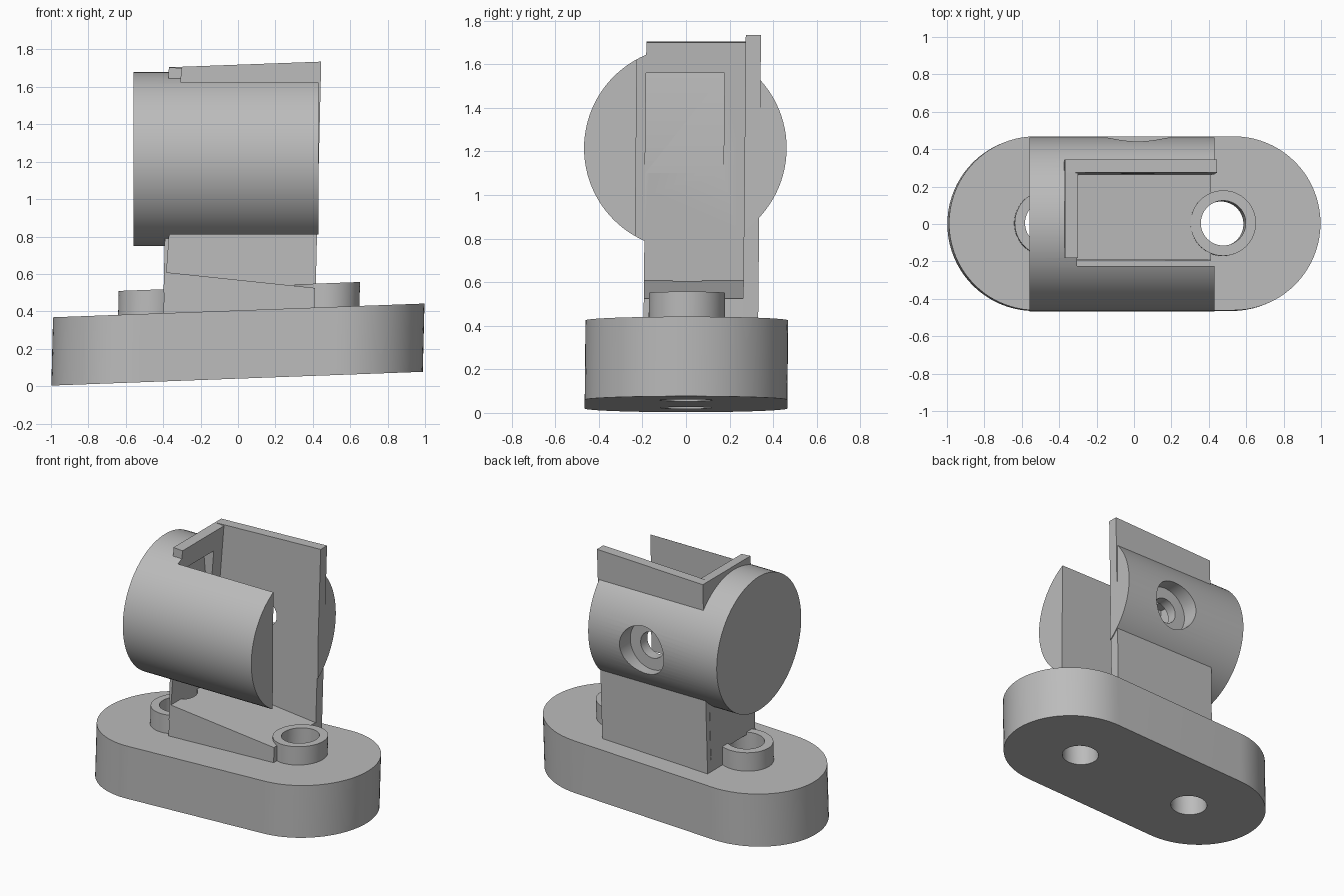
import bpy, bmesh, math
from mathutils import Matrix, Vector

cube = bpy.data.objects.get("Cube")
if cube:
    bpy.data.objects.remove(cube, do_unlink=True)

grey = bpy.data.materials.new("plain grey")
grey.use_nodes = True
grey.diffuse_color = (0.5, 0.5, 0.5, 1)
grey.node_tree.nodes["Principled BSDF"].inputs["Base Color"].default_value = (0.5, 0.5, 0.5, 1)

# Slight leans of the foot and of the upright parts
FOOT_LEAN = Matrix(((1, 0, 0.025, -0.005), (0, 1, 0.01, 0), (0.037, 0, 1, 0.04), (0, 0, 0, 1)))
UPRIGHT_LEAN = Matrix(((1, 0, 0, 0), (0, 1, 0.01, -0.011), (0, 0, 1, 0), (0, 0, 0, 1)))


def extrude(name, points, direction, matrix):
    """Solid made by sweeping a flat outline along a direction."""
    bm = bmesh.new()
    face = bm.faces.new([bm.verts.new(p) for p in points])
    swept = bmesh.ops.extrude_face_region(bm, geom=[face])["geom"]
    bmesh.ops.translate(bm, vec=direction,
                        verts=[g for g in swept if isinstance(g, bmesh.types.BMVert)])
    bm.transform(matrix)
    bmesh.ops.recalc_face_normals(bm, faces=bm.faces)
    mesh = bpy.data.meshes.new(name)
    bm.to_mesh(mesh)
    bm.free()
    mesh.materials.append(grey)
    obj = bpy.data.objects.new(name, mesh)
    bpy.context.collection.objects.link(obj)
    return obj


def side_prism(name, outline, y0, y1):
    return extrude(name, [(x, y0, z) for x, z in outline], Vector((0, y1 - y0, 0)), UPRIGHT_LEAN)


def disc(radius, steps=64):
    turns = [2 * math.pi * i / steps for i in range(steps)]
    return [(radius * math.cos(a), radius * math.sin(a)) for a in turns]


def foot_round(name, x, radius, z0, z1):
    return extrude(name, [(x + a, b, z0) for a, b in disc(radius)], Vector((0, 0, z1 - z0)), FOOT_LEAN)


def bore(name, radius, y0, y1):
    points = [(0.02 + a, y0, 1.18 + b) for a, b in disc(radius)]
    return extrude(name, points, Vector((0, y1 - y0, 0)), Matrix())


def combine(target, tool, operation):
    mod = target.modifiers.new("combine", "BOOLEAN")
    mod.operation = operation
    mod.solver = "EXACT"
    mod.object = tool
    bpy.context.view_layer.objects.active = target
    bpy.ops.object.modifier_apply(modifier=mod.name)
    bpy.data.objects.remove(tool, do_unlink=True)


# Foot: rounded slab with two raised collars
half = [math.pi * i / 40 - math.pi / 2 for i in range(41)]
R, REACH = 0.465, 0.528
slab = [(REACH + R * math.cos(a), R * math.sin(a), 0) for a in half]
slab += [(-x, -y, z) for x, y, z in slab]
body = extrude("bracket_body", slab, Vector((0, 0, 0.365)), FOOT_LEAN)
for x in (-0.47, 0.47):
    combine(body, foot_round("collar", x, 0.175, 0.2, 0.493), "UNION")

# Pedestal with sloping top
combine(body, side_prism("pedestal", [(-0.4, 0.2), (0.41, 0.2), (0.412, 0.525), (-0.395, 0.61)],
                         -0.188, 0.3), "UNION")

# Screw holes through collars and foot
for x in (-0.47, 0.47):
    combine(body, foot_round("screw_hole", x, 0.12, -0.2, 0.6), "DIFFERENCE")

# Round barrel lying along x, opened by a slot
barrel = extrude("barrel", [(-0.56, a - 0.003, 1.215 + b) for a, b in disc(R, 96)],
                 Vector((0.99, 0, 0)), Matrix())
combine(barrel, side_prism("slot", [(-0.39, 0.5), (-0.3, 1.7), (-0.3, 2), (0.7, 2), (0.7, 0.5)],
                           -0.23, 0.268), "DIFFERENCE")

# Back plate and end wall rising from the pedestal
combine(barrel, side_prism("back_plate", [(-0.4, 0.3), (0.41, 0.3), (0.445, 1.735), (-0.37, 1.705)],
                           0.268, 0.338), "UNION")
combine(barrel, side_prism("end_wall", [(-0.398, 0.5), (-0.39, 0.5), (-0.3, 1.7), (-0.37, 1.705)],
                           -0.188, 0.3), "UNION")

# Tapered recess in the end wall and stepped bore through the back
combine(barrel, side_prism("recess", [(-0.39, 1.56), (-0.345, 1.1), (0, 1.1), (0, 1.56)],
                           -0.188, 0.172), "DIFFERENCE")
combine(barrel, bore("wide_bore", 0.17, 0.342, 0.7), "DIFFERENCE")
combine(barrel, bore("narrow_bore", 0.09, 0.1, 0.7), "DIFFERENCE")
combine(body, barrel, "UNION")

bpy.ops.object.select_all(action="DESELECT")
body.select_set(True)
bpy.context.view_layer.objects.active = body
bpy.ops.object.shade_smooth_by_angle(angle=math.radians(25))
